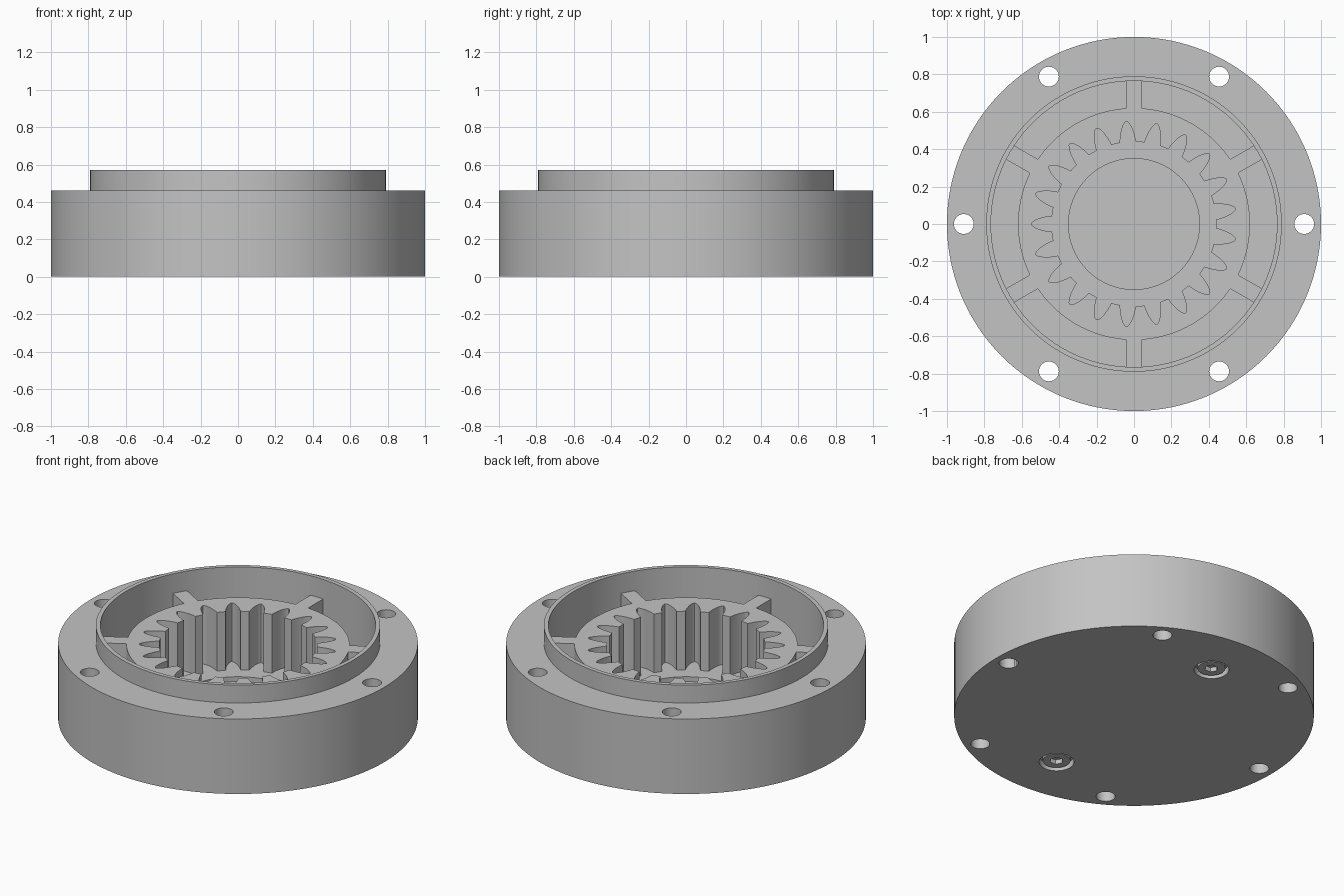
import bpy, bmesh, math
from math import cos, sin, pi, radians

if "Cube" in bpy.data.objects:
    bpy.data.objects.remove(bpy.data.objects["Cube"], do_unlink=True)

grey = bpy.data.materials.new("machined grey")
grey.use_nodes = True
colour = (0.55, 0.55, 0.55, 1)
grey.diffuse_color = colour
grey.node_tree.nodes["Principled BSDF"].inputs["Base Color"].default_value = colour


def polar(r, a):
    return (r * cos(a), r * sin(a))


def circle(r, n=128, centre=(0, 0)):
    return [(centre[0] + r * cos(2 * pi * i / n), centre[1] + r * sin(2 * pi * i / n)) for i in range(n)]


def make(name, bm):
    bmesh.ops.recalc_face_normals(bm, faces=bm.faces)
    mesh = bpy.data.meshes.new(name)
    bm.to_mesh(mesh)
    bm.free()
    mesh.materials.append(grey)
    obj = bpy.data.objects.new(name, mesh)
    bpy.context.collection.objects.link(obj)
    return obj


def prism(name, outline, z0, z1):
    bm = bmesh.new()
    face = bm.faces.new([bm.verts.new((x, y, z0)) for x, y in outline])
    out = bmesh.ops.extrude_face_region(bm, geom=[face])
    for v in out["geom"]:
        if isinstance(v, bmesh.types.BMVert):
            v.co.z = z1
    # the starting face stays as the base cap when extruding a lone face
    if face not in bm.faces:
        bm.faces.new(face.verts)
    return make(name, bm)


def lathe(name, profile, n=128):
    # profile runs from the axis, out and back to the axis
    bm = bmesh.new()
    rings = []
    for r, z in profile:
        if r == 0:
            rings.append([bm.verts.new((0, 0, z))] * n)
        else:
            rings.append([bm.verts.new((x, y, z)) for x, y in circle(r, n)])
    for low, high in zip(rings, rings[1:]):
        for i in range(n):
            j = (i + 1) % n
            bm.faces.new(list(dict.fromkeys((low[i], low[j], high[j], high[i]))))
    return make(name, bm)


def cut(obj, cutters):
    for c in cutters:
        c.hide_render = True
        mod = obj.modifiers.new("cut", "BOOLEAN")
        mod.operation = "DIFFERENCE"
        mod.solver = "EXACT"
        mod.object = c
    bpy.context.view_layer.update()
    graph = bpy.context.evaluated_depsgraph_get()
    mesh = bpy.data.meshes.new_from_object(obj.evaluated_get(graph))
    obj.modifiers.clear()
    obj.data = mesh
    for c in cutters:
        bpy.data.objects.remove(c, do_unlink=True)


FLOOR, GEAR_TOP = 0.09, 0.45

# Housing: flange body, raised rim, deep cavity, shallow round recess in the floor
housing = lathe("housing", [
    (0, 0), (1, 0), (1, 0.46), (0.79, 0.46), (0.79, 0.57), (0.765, 0.57),
    (0.765, FLOOR), (0.35, FLOOR), (0.35, 0.06), (0, 0.06)])
screw_spots = [polar(0.67, radians(a)) for a in (90, -90)]
cutters = [prism("bolt_hole_cutter", circle(0.053, 32, polar(0.91, k * pi / 3)), -0.1, 0.7)
           for k in range(6)]
cutters += [prism("counterbore_cutter", circle(0.097, 40, p), -0.1, 0.04) for p in screw_spots]
cut(housing, cutters)

# Ring gear body: round outside with six locating lugs
outline = []
half = 0.043
lug_angle = math.asin(half / 0.62)
for k in range(6):
    a = pi / 6 + k * pi / 3
    for r, side in ((0.62, -1), (0.768, -1), (0.768, 1), (0.62, 1)):
        outline.append(polar(r, a + side * math.asin(half / r)))
    span = pi / 3 - 2 * lug_angle
    outline += [polar(0.62, a + lug_angle + span * i / 20) for i in range(1, 20)]
ring_gear = prism("ring_gear", outline, FLOOR - 0.01, GEAR_TOP)

# Toothed bore with 21 rounded spaces
TEETH = 21
space = [(0.44, 5.4), (0.46, 4.9), (0.485, 4.1), (0.51, 3.1), (0.532, 1.9), (0.545, 0.9)]
bore = []
for k in range(TEETH):
    a = pi + 2 * pi * k / TEETH
    bore += [polar(r, a - radians(d)) for r, d in space]
    bore.append(polar(0.55, a))
    bore += [polar(r, a + radians(d)) for r, d in reversed(space)]
cut(ring_gear, [prism("bore_cutter", bore, -0.1, 0.7)])

# Recessed socket screws in the underside
screws = []
for i, p in enumerate(screw_spots):
    head = prism("screw_head_%d" % (i + 1), circle(0.077, 40, p), 0.008, 0.05)
    cut(head, [prism("socket_cutter", circle(0.038, 6, p), -0.1, 0.035)])
    screws.append(head)

# Smooth round walls, sharp edges kept
bpy.ops.object.select_all(action="DESELECT")
for obj in [housing, ring_gear] + screws:
    obj.select_set(True)
bpy.context.view_layer.objects.active = housing
bpy.ops.object.shade_smooth_by_angle(angle=radians(30))
